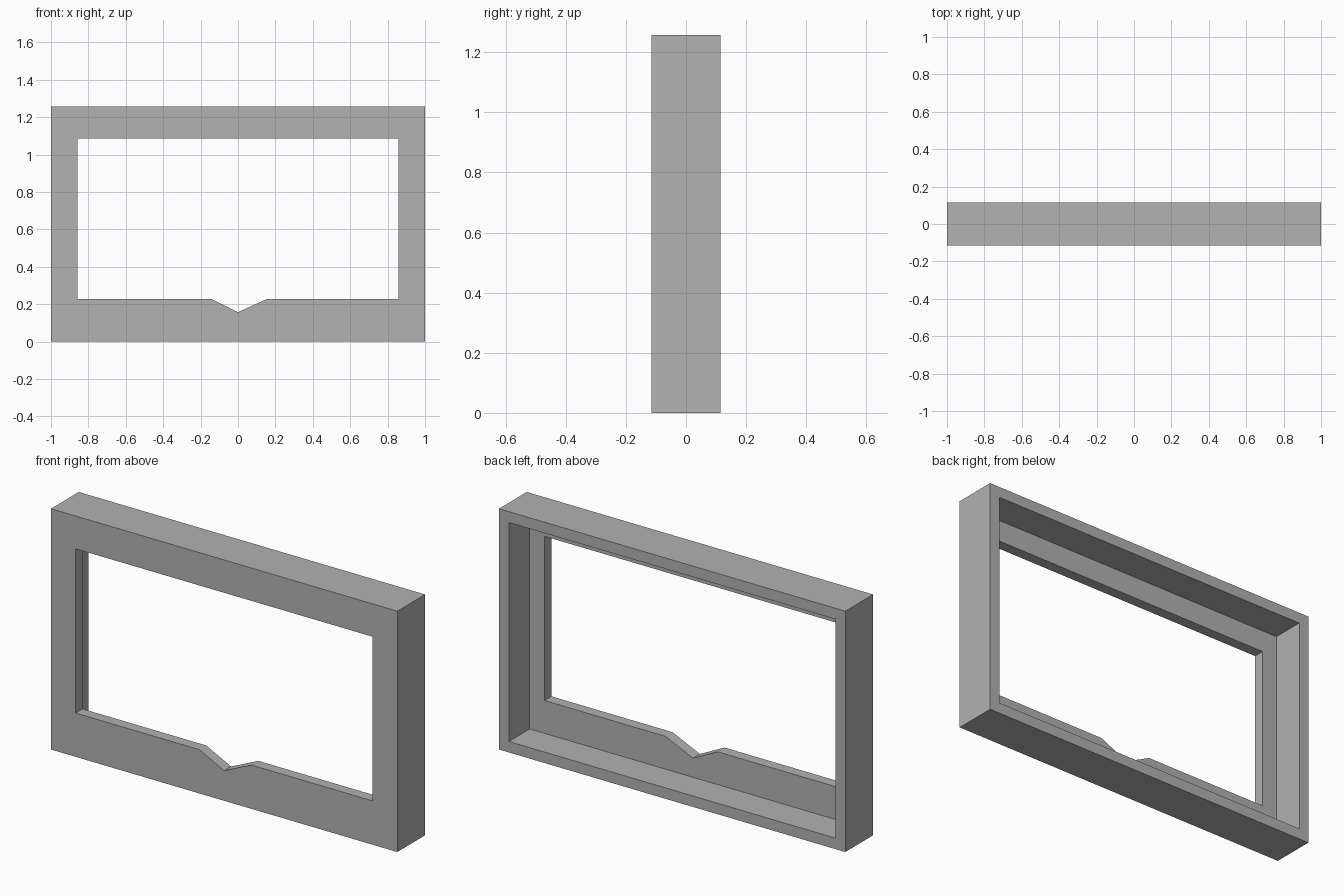
import bpy
import bmesh

cube = bpy.data.objects.get("Cube")
if cube:
    bpy.data.objects.remove(cube, do_unlink=True)

U = 2 / 70                       # module: the frame is 70 wide, 44 tall, 8 deep
WIDE, TALL, DEEP, WALL = 35, 44, 4, 2

grey = bpy.data.materials.new("plain_grey")
grey.use_nodes = True
colour = (0.445, 0.445, 0.445, 1)
grey.diffuse_color = colour
grey.node_tree.nodes["Principled BSDF"].inputs["Base Color"].default_value = colour


def prism(name, outline, front, back):
    """Extrude an x-z outline along y, all in modules."""
    bm = bmesh.new()
    face = bm.faces.new([bm.verts.new((x * U, front * U, z * U)) for x, z in outline])
    side = bmesh.ops.extrude_face_region(bm, geom=[face])["geom"]
    verts = [v for v in side if isinstance(v, bmesh.types.BMVert)]
    bmesh.ops.translate(bm, verts=verts, vec=(0, (back - front) * U, 0))
    bmesh.ops.recalc_face_normals(bm, faces=bm.faces)
    mesh = bpy.data.meshes.new(name)
    bm.to_mesh(mesh)
    bm.free()
    mesh.materials.append(grey)
    obj = bpy.data.objects.new(name, mesh)
    bpy.context.collection.objects.link(obj)
    return obj


def box(x, low, high):
    return [(-x, low), (x, low), (x, high), (-x, high)]


# Outer block of the frame
frame = prism("frame", box(WIDE, 0, TALL), -DEEP, DEEP)

# Recess behind the front plate, and window with a V notch in its sill
recess = prism("recess_cutter", box(WIDE - WALL, WALL, TALL - WALL),
               -DEEP + WALL, DEEP + 1)
window = prism("window_cutter",
               [(-30, 8), (-5, 8), (0, 5.5), (5.5, 8), (30, 8), (30, 38), (-30, 38)],
               -DEEP - 1, DEEP + 1)

# Cut both openings and keep the finished mesh
for cutter in (recess, window):
    cutter.hide_render = True
    mod = frame.modifiers.new(cutter.name, "BOOLEAN")
    mod.operation = "DIFFERENCE"
    mod.solver = "EXACT"
    mod.object = cutter
graph = bpy.context.evaluated_depsgraph_get()
finished = bpy.data.meshes.new_from_object(frame.evaluated_get(graph))
frame.modifiers.clear()
frame.data = finished
for cutter in (recess, window):
    bpy.data.objects.remove(cutter, do_unlink=True)
